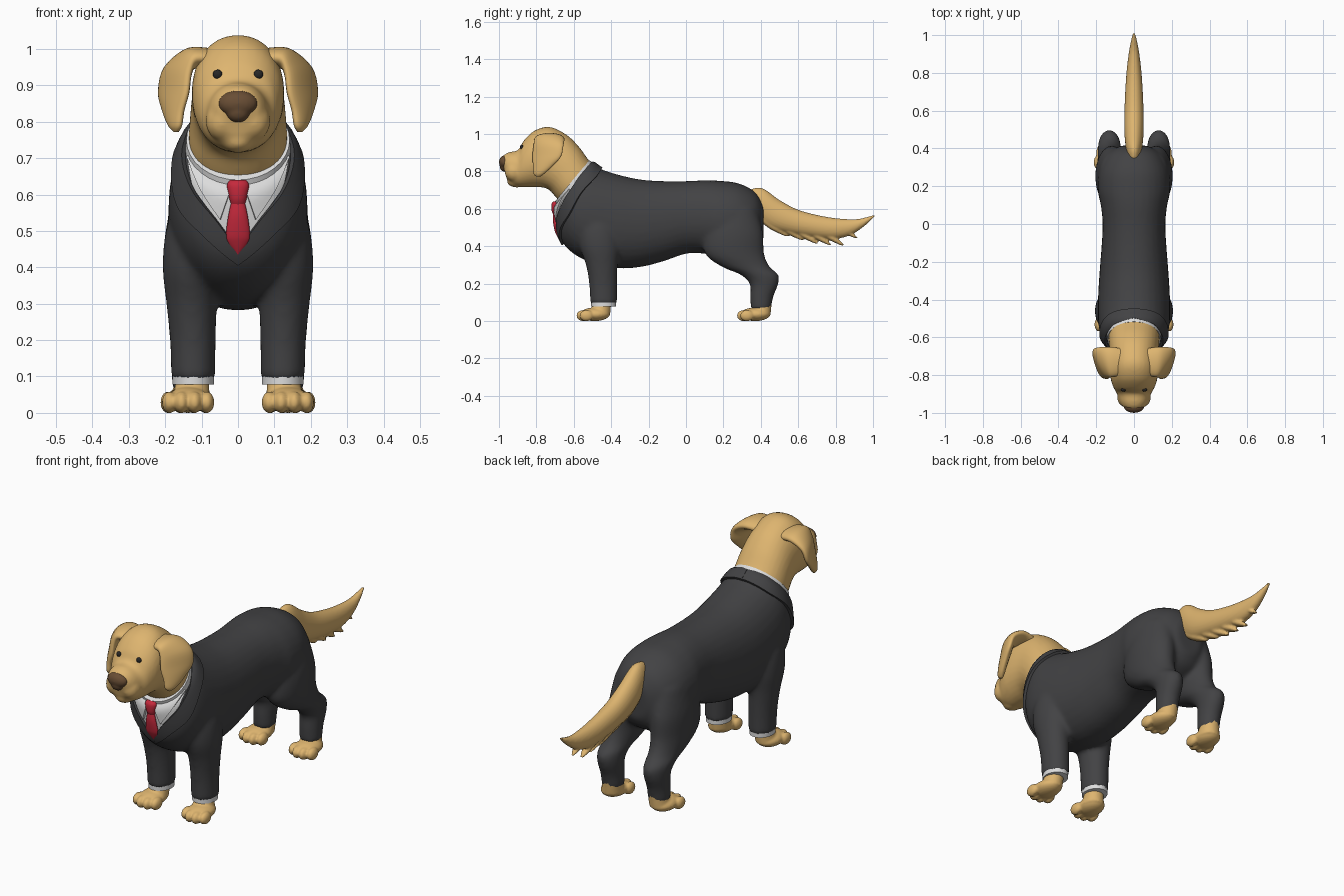
import bpy, bmesh, math
from mathutils import Vector, Matrix
from mathutils.bvhtree import BVHTree

if "Cube" in bpy.data.objects:
    bpy.data.objects.remove(bpy.data.objects["Cube"])


def material(name, rgb):
    m = bpy.data.materials.new(name)
    m.diffuse_color = (*rgb, 1)
    m.use_nodes = True
    m.node_tree.nodes["Principled BSDF"].inputs["Base Color"].default_value = m.diffuse_color
    return m


FUR = material("golden_fur", (0.73, 0.46, 0.16))
SUIT = material("charcoal_cloth", (0.055, 0.055, 0.058))
SHIRT = material("white_cloth", (0.72, 0.72, 0.72))
RED = material("red_silk", (0.56, 0.022, 0.045))
BROWN = material("nose_brown", (0.14, 0.075, 0.035))
DARK = material("eye_dark", (0.02, 0.02, 0.02))


# --- section builders: centre + two half-axis vectors
def upright(ty, tz, by, bz, rx):
    return (0, (ty + by) / 2, (tz + bz) / 2, rx, 0, 0, 0, (ty - by) / 2, (tz - bz) / 2)


def flat(x, y, z, rx, ry):
    return (x, y, z, rx, 0, 0, 0, ry, 0)


def smooth_path(rows, sub):
    out = []
    for i in range(len(rows) - 1):
        p = [rows[max(0, min(len(rows) - 1, i + k))] for k in (-1, 0, 1, 2)]
        for j in range(sub):
            t = j / sub
            out.append([0.5 * (2 * b + (c - a) * t + (2 * a - 5 * b + 4 * c - d) * t * t
                               + (3 * b - a - 3 * c + d) * t ** 3) for a, b, c, d in zip(*p)])
    return out + [list(rows[-1])]


def loft(bm, rows, mx=1, n=32, sub=5, e=1.0):
    rings = []
    for r in smooth_path(rows, sub):
        c, a, b = Vector(r[:3]), Vector(r[3:6]), Vector(r[6:])
        ring = []
        for k in range(n):
            u, v = math.cos(2 * math.pi * k / n), math.sin(2 * math.pi * k / n)
            p = c + a * math.copysign(abs(u) ** e, u) + b * math.copysign(abs(v) ** e, v)
            ring.append(bm.verts.new((p.x * mx, p.y, p.z)))
        rings.append(ring)
    for r0, r1 in zip(rings, rings[1:]):
        for k in range(n):
            bm.faces.new((r0[k], r0[(k + 1) % n], r1[(k + 1) % n], r1[k]))
    bm.faces.new(rings[0])
    bm.faces.new(rings[-1])


def ball(bm, c, r):
    bmesh.ops.create_uvsphere(bm, u_segments=24, v_segments=16, radius=1,
                              matrix=Matrix.Translation(c) @ Matrix.Diagonal((*r, 1)))


def finish(name, bm, mats, voxel=0, relax=0, thick=0):
    bmesh.ops.recalc_face_normals(bm, faces=bm.faces[:])
    me = bpy.data.meshes.new(name)
    bm.to_mesh(me)
    bm.free()
    ob = bpy.data.objects.new(name, me)
    bpy.context.collection.objects.link(ob)
    bpy.ops.object.select_all(action='DESELECT')
    bpy.context.view_layer.objects.active = ob
    ob.select_set(True)
    if voxel:
        m = ob.modifiers.new("blend", 'REMESH')
        m.mode, m.voxel_size = 'VOXEL', voxel
        bpy.ops.object.modifier_apply(modifier=m.name)
        m = ob.modifiers.new("relax", 'SMOOTH')
        m.iterations = relax
        bpy.ops.object.modifier_apply(modifier=m.name)
    if thick:
        m = ob.modifiers.new("thickness", 'SOLIDIFY')
        m.thickness, m.offset = thick, 0
        bpy.ops.object.modifier_apply(modifier=m.name)
    for mat in mats:
        ob.data.materials.append(mat)
    bpy.ops.object.shade_smooth_by_angle(angle=math.radians(50))
    return ob


# --- jacket: torso and four legs blended together
bm = bmesh.new()
loft(bm, [upright(*s) for s in (
    (.415, .62, .415, .44, .07), (.37, .69, .375, .38, .14), (.28, .737, .29, .34, .185),
    (.18, .75, .18, .34, .192), (.10, .753, .10, .36, .176), (0, .748, 0, .36, .166),
    (-.12, .748, -.12, .32, .172), (-.25, .758, -.25, .288, .182), (-.37, .785, -.39, .285, .190),
    (-.46, .815, -.56, .335, .190), (-.49, .84, -.665, .43, .176), (-.50, .85, -.70, .60, .145))], e=.93)
for s in (1, -1):
    loft(bm, [flat(*p) for p in (
        (.10, -.47, .62, .06, .08), (.118, -.465, .50, .08, .105), (.125, -.46, .40, .082, .108),
        (.127, -.45, .30, .070, .085), (.124, -.443, .20, .063, .075), (.123, -.44, .09, .061, .072))], s)
    loft(bm, [flat(*p) for p in (
        (.10, .26, .60, .08, .12), (.115, .255, .47, .088, .157), (.12, .26, .36, .082, .158),
        (.125, .32, .29, .069, .128), (.13, .39, .25, .062, .103), (.13, .417, .20, .057, .077),
        (.13, .405, .13, .053, .062), (.13, .40, .065, .052, .055))], s)
jacket = finish("jacket", bm, [SUIT, SHIRT], .011, 8)

# shirt front: cut a V into the chest and colour it
bm = bmesh.new()
bm.from_mesh(jacket.data)
lines = [(Vector((0, 0, .45)), Vector((.17, 0, -.125))), (Vector((.125, 0, .62)), Vector((.14, 0, -.025)))]


def on_chest(f):
    c = f.calc_center_median()
    return c.y < -.5 and c.z > .4


for p, nrm in lines:
    for s in (1, -1):
        fs = [f for f in bm.faces if on_chest(f)]
        geom = list({v for f in fs for v in f.verts}) + list({e for f in fs for e in f.edges}) + fs
        bmesh.ops.bisect_plane(bm, geom=geom, dist=1e-5, plane_co=(p.x * s, 0, p.z),
                               plane_no=(nrm.x * s, 0, nrm.z))
for f in bm.faces:
    c = f.calc_center_median()
    q = Vector((abs(c.x), 0, c.z))
    if on_chest(f) and all((q - p).dot(nrm) < 0 for p, nrm in lines):
        f.material_index = 1
surface = BVHTree.FromBMesh(bm)
bm.to_mesh(jacket.data)
bm.free()


# --- strips of cloth laid on the jacket surface
def cloth_strip(name, inner, outer, mat, thick, lift=0):
    bm = bmesh.new()
    for s in (1, -1):
        grid = []
        for a, b in zip(smooth_path(inner, 6), smooth_path(outer, 6)):
            row = []
            for k in range(6):
                p = Vector(a).lerp(Vector(b), k / 5)
                hit, nrm, _, _ = surface.find_nearest(p)
                p = hit + nrm * lift
                row.append(bm.verts.new((p.x * s, p.y, p.z)))
            grid.append(row)
        for r0, r1 in zip(grid, grid[1:]):
            for k in range(5):
                bm.faces.new((r0[k], r0[k + 1], r1[k + 1], r1[k]))
    finish(name, bm, [mat], thick=thick)


cloth_strip("lapels",
            [(0, -.68, .45), (.06, -.68, .535), (.125, -.66, .62), (.145, -.60, .72), (.10, -.53, .81), (0, -.50, .845)],
            [(0, -.67, .40), (.09, -.66, .49), (.165, -.62, .575), (.17, -.56, .68), (.12, -.48, .77), (0, -.455, .805)],
            SUIT, .026)
cloth_strip("shirt_collar_points",
            [(.015, -.70, .625), (.07, -.68, .665), (.12, -.63, .72)],
            [(.05, -.70, .53), (.10, -.68, .61), (.14, -.62, .70)], SHIRT, .016, .004)

# --- shirt collar band around the neck
bm = bmesh.new()
loft(bm, [upright(-.485, .838, -.688, .605, .146), upright(-.517, .860, -.700, .640, .142)], sub=2)
finish("shirt_collar", bm, [SHIRT])

# --- tie: knot and blade
bm = bmesh.new()
loft(bm, [flat(*p) for p in ((0, -.697, .64, .022, .012), (0, -.701, .625, .030, .018),
                             (0, -.700, .59, .024, .018), (0, -.698, .568, .017, .010))], n=20)
loft(bm, [flat(*p) for p in ((0, -.700, .585, .017, .010), (0, -.699, .54, .027, .013),
                             (0, -.691, .49, .033, .013), (0, -.683, .465, .028, .012),
                             (0, -.674, .435, .004, .006))], n=20)
finish("tie", bm, [RED])

# --- head and neck
bm = bmesh.new()
loft(bm, [upright(*s) for s in (
    (-.47, .80, -.64, .60, .130), (-.52, .86, -.69, .655, .135), (-.575, .935, -.73, .70, .131),
    (-.64, .997, -.77, .715, .127), (-.73, 1.038, -.82, .715, .127), (-.81, 1.018, -.845, .715, .122),
    (-.867, .965, -.875, .715, .106), (-.897, .915, -.90, .718, .090), (-.945, .903, -.93, .73, .078),
    (-.975, .885, -.955, .755, .060), (-.985, .85, -.965, .785, .030))], e=.93)
for s in (1, -1):
    ball(bm, (s * .043, -.918, .802), (.046, .052, .055))
ball(bm, (0, -.905, .748), (.046, .052, .034))
head = finish("head", bm, [FUR], .008, 5)

# --- ears
bm = bmesh.new()
for s in (1, -1):
    loft(bm, [(.06, -.73, .970, 0, .07, 0, 0, 0, .03),
              (.125, -.73, .975, .01, .08, 0, .012, 0, .028),
              (.165, -.735, .94, .033, .08, 0, .02, -.006, .016),
              (.177, -.745, .88, .038, .076, 0, .020, -.010, .004),
              (.178, -.765, .83, .025, .052, 0, .018, -.008, 0),
              (.173, -.785, .79, .014, .030, 0, .014, -.006, 0),
              (.170, -.79, .772, .004, .010, 0, .006, -.003, 0)], s, 28)
finish("ears", bm, [FUR])

# --- nose
bm = bmesh.new()
ball(bm, (0, -.968, .850), (.054, .032, .036))
ball(bm, (0, -.968, .828), (.034, .028, .030))
finish("nose", bm, [BROWN], .005, 4)

# --- eyes, set flush on the face
bm = bmesh.new()
tree = BVHTree.FromPolygons([v.co for v in head.data.vertices], [p.vertices[:] for p in head.data.polygons])
for s in (1, -1):
    hit = tree.ray_cast(Vector((s * .056, -2, .93)), Vector((0, 1, 0)))[0]
    ball(bm, hit, (.013, .009, .013))
finish("eyes", bm, [DARK])

# --- tail with feathered underside
bm = bmesh.new()
loft(bm, [upright(*s) for s in (
    (.31, .69, .36, .56, .03), (.40, .713, .40, .53, .043), (.50, .647, .47, .49, .051),
    (.60, .595, .57, .465, .051), (.72, .563, .70, .445, .046), (.82, .548, .80, .44, .039),
    (.91, .545, .88, .46, .029), (.97, .557, .95, .505, .018), (1.012, .571, 1.005, .555, .007))])
for y, z in ((.54, .452), (.62, .432), (.70, .412), (.77, .405), (.84, .402), (.91, .442)):
    loft(bm, [flat(0, y - .12, z + .085, .03, .03), flat(0, y - .06, z + .04, .026, .03),
              flat(0, y - .01, z + .008, .012, .014), flat(0, y + .005, z, .004, .004)], n=16)
finish("tail", bm, [FUR], .006, 3)

# --- paws
for name, dx, dy in (("front_paws", 0, 0), ("hind_paws", .004, .858)):
    bm = bmesh.new()
    for s in (1, -1):
        loft(bm, [flat(x + dx, y + dy, z, a, b) for x, y, z, a, b in (
            (.123, -.442, .13, .044, .045), (.126, -.452, .075, .047, .050), (.131, -.472, .03, .054, .066))], s)
        ball(bm, (s * (.136 + dx), -.488 + dy, .036), (.060, .08, .036))
        for k, fy in ((-.051, -.532), (-.018, -.549), (.018, -.549), (.051, -.532)):
            ball(bm, (s * (.137 + dx + k), fy + dy, .029), (.021, .037, .030))
    finish(name, bm, [FUR], .006, 3)

# --- shirt cuffs on the front legs
bm = bmesh.new()
for s in (1, -1):
    loft(bm, [flat(.123, -.44, .10, .057, .067), flat(.123, -.44, .078, .057, .067)], s, sub=1)
finish("shirt_cuffs", bm, [SHIRT])
